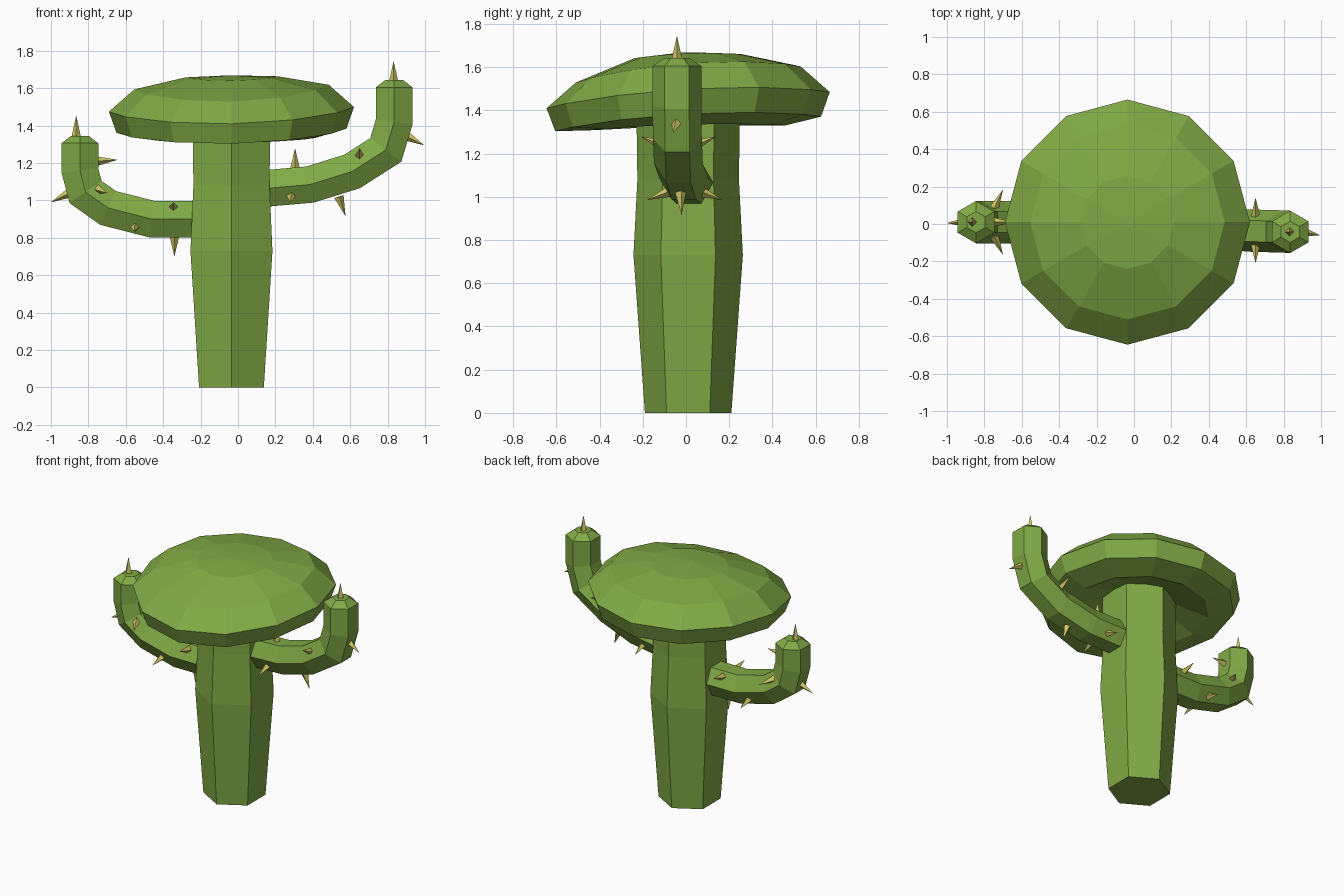
import bpy, bmesh
from math import sin, cos, pi, radians
from mathutils import Vector

if "Cube" in bpy.data.objects:
    bpy.data.objects.remove(bpy.data.objects["Cube"])


def material(name, rgb):
    m = bpy.data.materials.new(name)
    m.diffuse_color = (*rgb, 1)
    m.use_nodes = True
    m.node_tree.nodes["Principled BSDF"].inputs["Base Color"].default_value = m.diffuse_color
    return m


GREEN = material("cactus_green", (0.22, 0.40, 0.06))
YELLOW = material("spine_yellow", (0.62, 0.57, 0.13))


def finish(name, bm, mat):
    bmesh.ops.recalc_face_normals(bm, faces=bm.faces)
    me = bpy.data.meshes.new(name)
    bm.to_mesh(me)
    bm.free()
    me.materials.append(mat)
    ob = bpy.data.objects.new(name, me)
    bpy.context.collection.objects.link(ob)
    return ob


def loft(name, rings, mat):
    """Skin a list of equal-sized rings and close both ends."""
    bm = bmesh.new()
    loops = [[bm.verts.new(p) for p in ring] for ring in rings]
    n = len(loops[0])
    for a, b in zip(loops, loops[1:]):
        for i in range(n):
            j = (i + 1) % n
            bm.faces.new((a[i], a[j], b[j], b[i]))
    bm.faces.new(loops[0])
    bm.faces.new(loops[-1])
    return finish(name, bm, mat)


CX, CY = -0.035, 0.01

# Six-sided trunk, widest in the middle
profile = [(0.20, 0), (0.253, 0.73), (0.235, 1.08), (0.24, 1.44)]
loft("trunk", [[(CX + r * cos(radians(90 + 60 * k)), CY + r * sin(radians(90 + 60 * k)), z)
                for k in range(6)] for r, z in profile], GREEN)


# Twelve-sided, slightly tilted mushroom-like cap, hollow underneath
# each ring: radius, height, amount of the uneven tilt
def cap_ring(r, z, tilt):
    pts = []
    for k in range(12):
        a = 2 * pi * k / 12
        dz = 0.0375 * sin(a) + 0.0125 * cos(a) + 0.02 * cos(2 * a)
        pts.append((CX + r * cos(a), CY + r * sin(a), z + tilt * dz))
    return pts


cap_profile = [(0.2, 1.42, 0), (0.45, 1.325, 0.3), (0.615, 1.355, 0.9), (0.655, 1.467, 1),
               (0.52, 1.586, 1), (0.25, 1.655, 0.25), (0.03, 1.668, 0)]
loft("cap", [cap_ring(*p) for p in cap_profile], GREEN)


# Bent six-sided arms with a bevelled tip
def arm(name, path):
    pts = [Vector(p) for p in path]
    rings = []
    for i, p in enumerate(pts):
        before = (p - pts[i - 1]).normalized() if i else None
        after = (pts[i + 1] - p).normalized() if i + 1 < len(pts) else None
        t = ((before or after) + (after or before)).normalized()
        side = Vector((0, 1, 0))
        normal = side.cross(t).normalized()
        miter = 1 / max(0.8, t.dot(after or before))
        rings.append([p + 0.113 * (miter * cos(radians(90 + 60 * k)) * normal
                                   + sin(radians(90 + 60 * k)) * side) for k in range(6)])
    end = pts[-1]
    rings.append([end + (q - end) * 0.5 + Vector((0, 0, 0.038)) for q in rings[-1]])
    loft(name, rings, GREEN)


arm("left_arm", [(-0.10, 0.01, 0.90), (-0.46, 0.01, 0.90), (-0.695, 0.01, 0.96),
                 (-0.815, 0.01, 1.045), (-0.845, 0.01, 1.16), (-0.845, 0.01, 1.306)])
arm("right_arm", [(0.10, 0.02, 1.06), (0.385, -0.01, 1.085), (0.61, -0.035, 1.155),
                  (0.79, -0.04, 1.27), (0.835, -0.042, 1.42), (0.835, -0.042, 1.605)])


# Small pyramid spines, given as base and tip
def spine(name, base, tip):
    base, tip = Vector(base), Vector(tip)
    d = tip - base
    bm = bmesh.new()
    bmesh.ops.create_cone(bm, cap_ends=True, segments=4, radius1=0.026, radius2=0,
                          depth=d.length)
    bmesh.ops.translate(bm, verts=bm.verts, vec=(0, 0, d.length / 2))
    ob = finish(name, bm, YELLOW)
    ob.rotation_euler = d.to_track_quat('Z', 'Y').to_euler()
    ob.location = base


single_spines = [
    ((0.832, -0.042, 1.63), (0.832, -0.042, 1.745)),
    ((0.305, 0.0, 1.17), (0.305, 0.0, 1.28)),
    ((0.90, -0.042, 1.345), (0.995, -0.06, 1.295)),
    ((0.54, -0.025, 1.02), (0.575, -0.02, 0.915)),
    ((-0.865, 0.01, 1.335), (-0.865, 0.01, 1.455)),
    ((-0.755, 0.01, 1.21), (-0.645, 0.01, 1.217)),
    ((-0.90, 0.01, 1.04), (-1.0, 0.005, 0.99)),
    ((-0.34, 0.01, 0.81), (-0.34, 0.01, 0.70)),
]
for i, (b, t) in enumerate(single_spines):
    spine(f"spine_{i}", b, t)

# Front and back pairs: base x, z, tip x, z, arm centre y
pairs = [(0.285, 1.025, 0.28, 0.985, -0.005), (0.65, 1.235, 0.65, 1.28, -0.035),
         (-0.345, 0.965, -0.345, 0.99, 0.01), (-0.55, 0.86, -0.555, 0.835, 0.01),
         (-0.75, 1.06, -0.70, 1.04, 0.01)]
for i, (bx, bz, tx, tz, cy) in enumerate(pairs):
    for side, s in (("front", -1), ("back", 1)):
        spine(f"{side}_spine_{i}", (bx, cy + s * 0.07, bz), (tx, cy + s * 0.175, tz))
